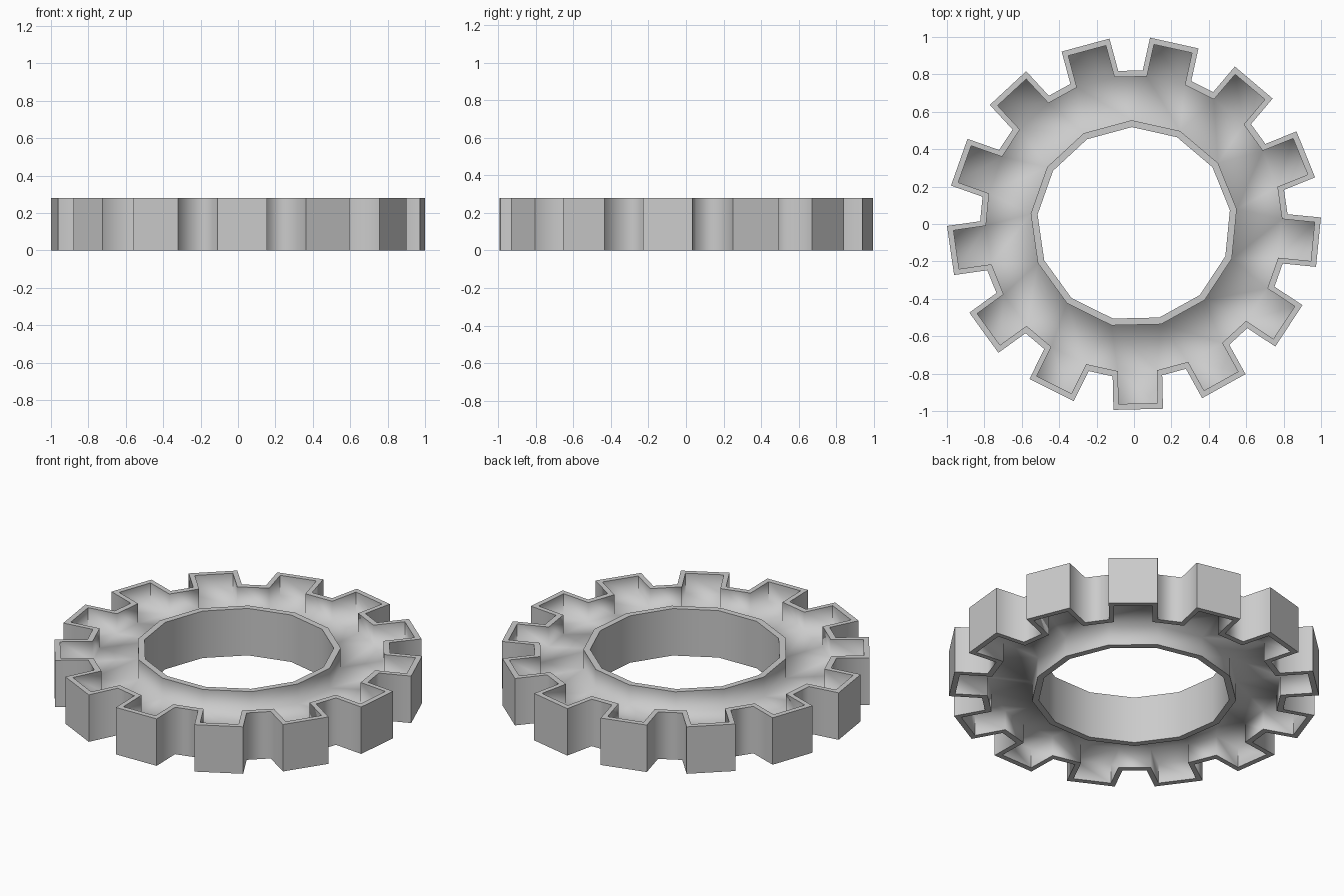
import bpy, bmesh, math
from mathutils import Vector

if "Cube" in bpy.data.objects:
    bpy.data.objects.remove(bpy.data.objects["Cube"], do_unlink=True)

TEETH = 13
STEP = 2 * math.pi / TEETH
HALF = STEP / 2
START = math.radians(-88.7)      # direction of the first tooth
HEIGHT = 0.28
WEB_TOP, WEB_BOTTOM = 0.162, 0.118


def gear_outline(half_width, valley, tip):
    """Four points per tooth: base, tip, tip, base, going counterclockwise."""
    base = (valley - half_width * math.sin(HALF)) / math.cos(HALF)
    tooth = [(base, -half_width), (tip, -half_width), (tip, half_width), (base, half_width)]
    points = []
    for i in range(TEETH):
        a = START + i * STEP
        c, s = math.cos(a), math.sin(a)
        points += [(v * c - u * s, v * s + u * c) for v, u in tooth]
    return points


def hub_outline(radius):
    """One corner in line with the gap before each tooth."""
    angles = [START - HALF + i * STEP for i in range(TEETH)]
    return [(radius * math.cos(a), radius * math.sin(a)) for a in angles]


bm = bmesh.new()


def loop(points, z):
    return [bm.verts.new(Vector((x, y, z))) for x, y in points]


def chain(outlines):
    """Join successive closed loops with strips of quads."""
    loops = [loop(points, z) for points, z in outlines]
    for a, b in zip(loops, loops[1:]):
        n = len(a)
        for i in range(n):
            j = (i + 1) % n
            bm.faces.new((a[i], a[j], b[j], b[i]))
    return loops


# Toothed rim wall and hub wall
outer, inner = gear_outline(0.1325, 0.82, 0.991), gear_outline(0.104, 0.787, 0.960)
hub_out, hub_in = hub_outline(0.555), hub_outline(0.518)


def wall(edge, face):
    return chain([(edge, WEB_TOP), (edge, HEIGHT), (face, HEIGHT),
                  (face, 0), (edge, 0), (edge, WEB_BOTTOM)])


rim = wall(inner, outer)
hub = wall(hub_out, hub_in)

# Recessed web on both sides, reaching out into the teeth
for r, h in ((rim[0], hub[0]), (rim[-1], hub[-1])):
    for i in range(TEETH):
        t = r[4 * i:4 * i + 4]
        bm.faces.new(t)
        bm.faces.new((h[i], t[0], t[3], h[(i + 1) % TEETH]))
        bm.faces.new((h[i], r[4 * i - 1], t[0]))

bmesh.ops.recalc_face_normals(bm, faces=bm.faces)

# Smooth walls with crisp lips and crisp tooth tip corners
for f in bm.faces:
    f.smooth = True
tips = {ring[i] for ring in rim for i in range(len(ring)) if i % 4 in (1, 2)}
for e in bm.edges:
    a, b = e.verts
    lip = a.co.z == b.co.z and not WEB_BOTTOM - 0.01 < a.co.z < WEB_TOP + 0.01
    upright = abs(a.co.z - b.co.z) > 0.01
    if lip or (upright and a in tips):
        e.smooth = False

mesh = bpy.data.meshes.new("gear_ring")
bm.to_mesh(mesh)
bm.free()
gear = bpy.data.objects.new("gear_ring", mesh)
bpy.context.collection.objects.link(gear)

# Plain grey
grey = bpy.data.materials.new("light_grey")
grey.use_nodes = True
color = (0.6, 0.6, 0.6, 1)
grey.diffuse_color = color
grey.node_tree.nodes["Principled BSDF"].inputs["Base Color"].default_value = color
mesh.materials.append(grey)
